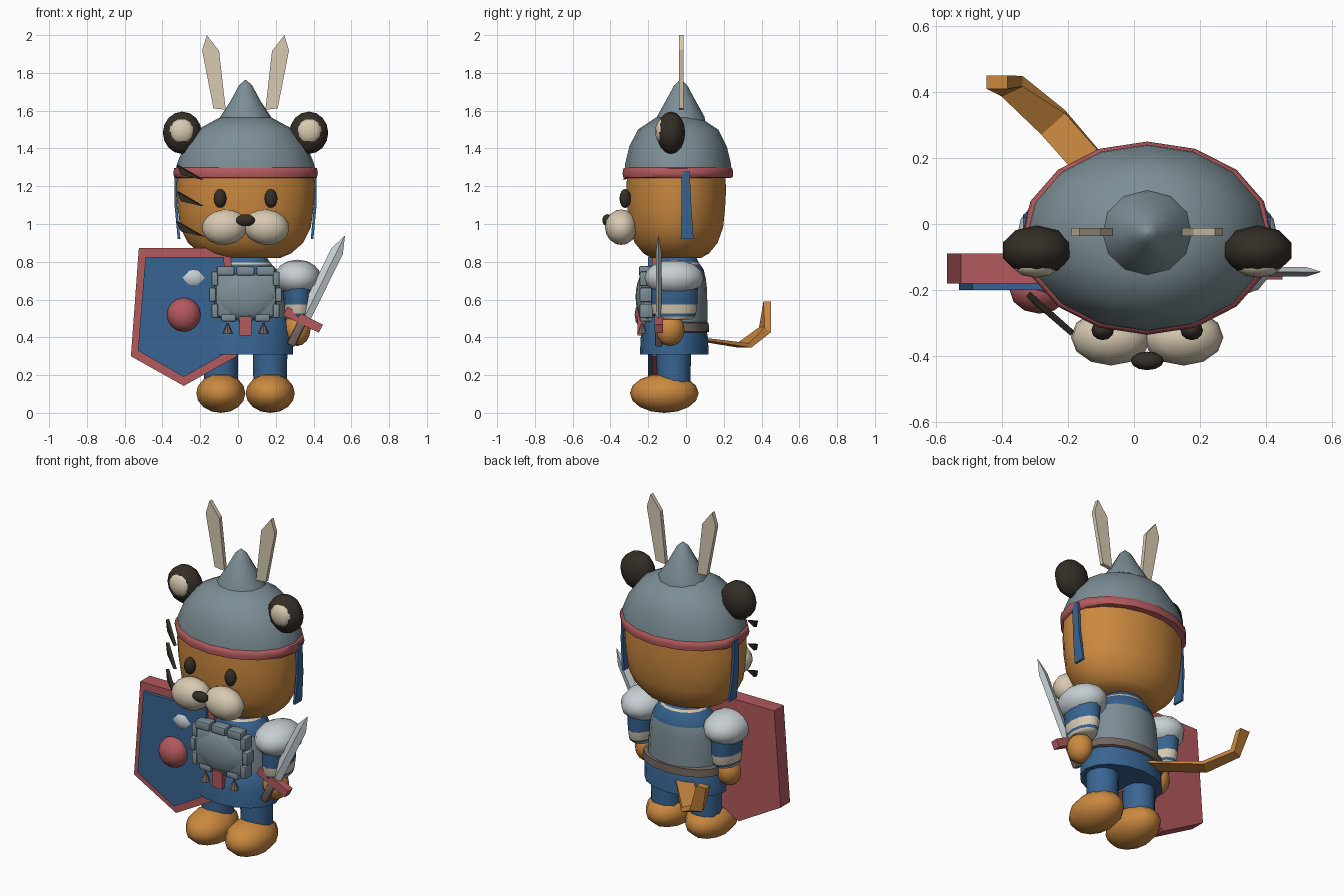
import bpy, bmesh, math
from mathutils import Vector, Matrix

if "Cube" in bpy.data.objects:
    bpy.data.objects.remove(bpy.data.objects["Cube"], do_unlink=True)

CX = 0.04  # centre line of the body


def material(name, rgb):
    m = bpy.data.materials.new(name)
    m.use_nodes = True
    m.diffuse_color = (*rgb, 1)
    m.node_tree.nodes["Principled BSDF"].inputs["Base Color"].default_value = (*rgb, 1)
    return m


ORANGE = material("orange fur", (0.60, 0.25, 0.05))
CREAM = material("cream", (0.68, 0.59, 0.44))
DARK = material("dark brown", (0.035, 0.027, 0.02))
STEEL = material("steel", (0.20, 0.27, 0.30))
SILVER = material("silver", (0.57, 0.62, 0.64))
RED = material("dull red", (0.45, 0.10, 0.11))
BLUE = material("blue cloth", (0.04, 0.13, 0.29))
LEATHER = material("grey leather", (0.17, 0.13, 0.115))


def finish(name, bm, mats, angle=50):
    bmesh.ops.recalc_face_normals(bm, faces=bm.faces)
    me = bpy.data.meshes.new(name)
    bm.to_mesh(me)
    bm.free()
    for m in mats:
        me.materials.append(m)
    me.shade_smooth()
    me.set_sharp_from_angle(angle=math.radians(angle))
    ob = bpy.data.objects.new(name, me)
    bpy.context.scene.collection.objects.link(ob)
    return ob


def ellipsoid(name, centre, radii, mat, seg=12, rows=8, turn=None):
    bm = bmesh.new()
    m = Matrix.Translation(centre) @ (turn or Matrix()) @ Matrix.Diagonal((*radii, 1))
    bmesh.ops.create_uvsphere(bm, u_segments=seg, v_segments=rows, radius=1, matrix=m)
    return finish(name, bm, [mat], 70)


def box(name, centre, size, mat, turn=None, bevel=0):
    bm = bmesh.new()
    m = Matrix.Translation(centre) @ (turn or Matrix()) @ Matrix.Diagonal((*size, 1))
    bmesh.ops.create_cube(bm, size=1, matrix=m)
    if bevel:
        bmesh.ops.bevel(bm, geom=bm.edges[:], offset=bevel, segments=2, affect='EDGES', profile=0.5)
    return finish(name, bm, [mat], 35)


def skin(name, sections, mats, angle=50, pick=None):
    """Join closed sections into a capped tube; pick(band) gives the material index."""
    bm = bmesh.new()
    rings = [[bm.verts.new(p) for p in s] for s in sections]
    for i, (a, b) in enumerate(zip(rings, rings[1:])):
        for j in range(len(a)):
            k = (j + 1) % len(a)
            bm.faces.new((a[j], a[k], b[k], b[j])).material_index = pick[i] if pick else 0
    bm.faces.new(rings[0][::-1]).material_index = pick[0] if pick else 0
    bm.faces.new(rings[-1]).material_index = pick[-1] if pick else 0
    return finish(name, bm, mats, angle)


def lathe(name, centre, rings, mats, n=16, angle=50, pick=None):
    """Rings are (height, x radius, y radius) around a vertical axis."""
    turns = [2 * math.pi * j / n for j in range(n)]
    return skin(name, [[(centre[0] + rx * math.cos(t), centre[1] + ry * math.sin(t), z)
                        for t in turns] for z, rx, ry in rings], mats, angle, pick)


def plate(name, outline, y0, y1, mat):
    """Flat x-z outline given thickness in y."""
    return skin(name, [[(x, y, z) for x, z in outline] for y in (y0, y1)], [mat], 20)


# Head
lathe("head", (CX, -0.052),
      [(z, 0.367 * r, 0.268 * r) for z, r in
       ((0.82, 0.5), (0.845, 0.66), (0.90, 0.83), (0.98, 0.94), (1.08, 0.98), (1.18, 1), (1.29, 0.98))],
      [ORANGE], 18, 60)
for side, tag in ((1, "left"), (-1, "right")):
    ellipsoid(f"{tag}_muzzle", (CX + side * 0.11, -0.343, 0.983), (0.122, 0.086, 0.094), CREAM,
              turn=Matrix.Rotation(side * 0.12, 4, 'Y'))
    ellipsoid(f"{tag}_eye", (CX + side * 0.135, -0.322, 1.135), (0.034, 0.03, 0.05), DARK)
    ellipsoid(f"{tag}_ear", (CX + side * 0.335, -0.08, 1.483), (0.108, 0.076, 0.112), DARK, 10, 8)
    ellipsoid(f"{tag}_inner_ear", (CX + side * 0.337, -0.125, 1.49), (0.07, 0.038, 0.068), CREAM, 10, 8)
ellipsoid("nose", (CX, -0.415, 1.02), (0.05, 0.028, 0.032), DARK)

# Cheek stripes on one side
for i, z in enumerate((1.235, 1.095, 0.935)):
    tri = [Vector((-0.315, -0.205, z + 0.078)), Vector((-0.29, -0.23, z + 0.025)), Vector((-0.18, -0.325, z))]
    out = Vector((-0.012, -0.014, 0))
    skin(f"cheek_stripe_{i + 1}", [tri, [p + out for p in tri]], [DARK], 20)

# Helmet
lathe("helmet", (CX, -0.042),
      [(z, 0.374 * r, 0.287 * s) for z, r, s in
       ((1.25, 1, 1), (1.32, 0.97, 0.975), (1.41, 0.87, 0.90), (1.50, 0.68, 0.74), (1.565, 0.36, 0.40))],
      [STEEL], 16, 60)
lathe("helmet_band", (CX, -0.043),
      [(1.243, 0.366, 0.276), (1.247, 0.378, 0.29), (1.27, 0.383, 0.293), (1.295, 0.378, 0.288),
       (1.30, 0.362, 0.275)], [RED], 16, 60)
lathe("helmet_spike", (CX, -0.028),
      [(1.545, 0.142, 0.13), (1.57, 0.133, 0.125), (1.65, 0.08, 0.08), (1.735, 0.034, 0.034),
       (1.762, 0.004, 0.004)], [STEEL], 12, 60)
for side, tag in ((1, "left"), (-1, "right")):
    plate(f"{tag}_helmet_blade",
          [(CX + side * x, z) for x, z in ((0.205, 2), (0.14, 1.915), (0.105, 1.605), (0.17, 1.612), (0.23, 1.92))],
          -0.036, -0.012, CREAM)
    # Ribbon hanging from the helmet
    skin(f"{tag}_ribbon",
         [[(CX + side * (x + dx), y + dy, z) for dx, dy in ((0, -w), (0.014, -w), (0.014, w), (0, w))]
          for x, y, z, w in ((0.362, -0.003, 1.28, 0.022), (0.362, 0.002, 1.1, 0.026), (0.345, 0.006, 0.92, 0.034))],
         [BLUE], 20)

# Torso, collar line, skirt and belt
lathe("torso", (CX, -0.045),
      [(0.44, 0.22, 0.16), (0.55, 0.215, 0.158), (0.65, 0.205, 0.157), (0.71, 0.19, 0.15), (0.76, 0.165, 0.138),
       (0.785, 0.14, 0.12), (0.797, 0.13, 0.112), (0.84, 0.1, 0.09)],
      [STEEL, BLUE, CREAM], 16, 60, [0, 0, 0, 1, 1, 2, 1])
lathe("skirt", (CX, -0.062),
      [(0.312, 0.22, 0.155), (0.31, 0.252, 0.182), (0.40, 0.25, 0.178), (0.47, 0.232, 0.165), (0.51, 0.21, 0.14)],
      [BLUE], 16, 50)
lathe("belt", (CX, -0.03),
      [(0.425, 0.235, 0.14), (0.43, 0.25, 0.152), (0.475, 0.245, 0.15), (0.48, 0.23, 0.14)], [LEATHER], 16, 60)

# Breastplate with raised rim blocks
box("breastplate", (CX, -0.205, 0.62), (0.33, 0.08, 0.24), STEEL, bevel=0.035)
ellipsoid("breastplate_bulge", (CX, -0.215, 0.615), (0.172, 0.052, 0.128), STEEL, 14, 10)
for i in (-1, 0, 1):
    box(f"rim_top_{i + 2}", (CX + i * 0.105, -0.215, 0.752), (0.095, 0.07, 0.05), STEEL, bevel=0.01)
    box(f"rim_bottom_{i + 2}", (CX + i * 0.09, -0.21, 0.503), (0.08, 0.07, 0.04), STEEL, bevel=0.01)
    for side in (1, -1):
        box(f"rim_side_{i + 2}_{'left' if side > 0 else 'right'}",
            (CX + side * (0.175 - 0.012 * abs(i)), -0.21, 0.625 + i * 0.085), (0.035, 0.07, 0.075), STEEL, bevel=0.008)
box("belt_tab", (CX, -0.232, 0.46), (0.065, 0.05, 0.10), RED)
for side, tag in ((1, "left"), (-1, "right")):
    lathe(f"{tag}_tassel", (CX + side * 0.095, -0.232),
          [(0.42, 0.028, 0.028), (0.475, 0.004, 0.004)], [LEATHER], 8, 40)

# Arms, legs and feet
for side, tag in ((1, "left"), (-1, "right")):
    ellipsoid(f"{tag}_shoulder_guard", (CX + side * 0.275, -0.063, 0.715), (0.125, 0.157, 0.096), SILVER)
    lathe(f"{tag}_sleeve", (CX + side * 0.278, -0.062),
          [(0.495, 0.06, 0.09), (0.51, 0.067, 0.108), (0.525, 0.07, 0.115), (0.56, 0.074, 0.12),
           (0.575, 0.076, 0.122), (0.68, 0.085, 0.125)],
          [BLUE, CREAM], 12, 60, [1, 0, 1, 1, 0])
    ellipsoid(f"{tag}_hand", (CX + side * 0.272, -0.085, 0.442), (0.072, 0.077, 0.088), ORANGE)
    lathe(f"{tag}_leg", (CX + side * 0.13, -0.065), [(0.12, 0.088, 0.088), (0.36, 0.092, 0.092)], [BLUE], 12)
    ellipsoid(f"{tag}_foot", (CX + side * 0.131, -0.115, 0.104), (0.13, 0.182, 0.104), ORANGE)

# Tail: a bent flat strip
tail = [((-0.03, 0.06, 0.392), (0.036, 0.032, 0), (0, 0, 0.006)),
        ((-0.245, 0.308, 0.357), (0.036, 0.032, 0), (0, 0.005, -0.012)),
        ((-0.37, 0.418, 0.44), (0.032, 0.015, 0), (0, 0.016, -0.014)),
        ((-0.415, 0.43, 0.59), (0.032, 0, 0), (0, 0.02, 0))]
strip = []
for c, w, t in tail:
    c, w, t = Vector(c), Vector(w), Vector(t)
    if t.z > 0:
        t = -t
    strip.append([c - w - t, c + w - t, c + w + t, c - w + t])
skin("tail", strip, [ORANGE], 15)

# Shield
plate("shield_frame", [(-0.525, 0.872), (-0.04, 0.872), (-0.005, 0.30), (-0.287, 0.143), (-0.567, 0.30)],
      -0.18, -0.09, RED)
plate("shield_face", [(-0.49, 0.826), (-0.075, 0.826), (-0.04, 0.33), (-0.287, 0.19), (-0.53, 0.33)],
      -0.2, -0.17, BLUE)
ellipsoid("shield_boss", (-0.287, -0.2, 0.52), (0.09, 0.072, 0.09), RED)

# Sword: diamond blade, guard and grip along one slanted axis
hub = Vector((0.345, -0.145, 0.492))
along = Vector((0.443, 0, 0.896)).normalized()
across = Vector((along.z, 0, -along.x))
deep = Vector((0, 0.014, 0))
skin("sword_blade",
     [[hub + along * d + across * w, hub + along * d + deep * k,
       hub + along * d - across * w, hub + along * d - deep * k]
      for d, w, k in ((0, 0.034, 1), (0.405, 0.034, 1), (0.495, 0.002, 0.1))], [SILVER], 20)
tilt = Matrix.Rotation(math.atan2(along.x, along.z), 4, 'Y')
box("sword_guard", hub, (0.21, 0.045, 0.048), RED, tilt)
box("sword_grip", hub - along * 0.075, (0.045, 0.04, 0.15), LEATHER, tilt, 0.01)
